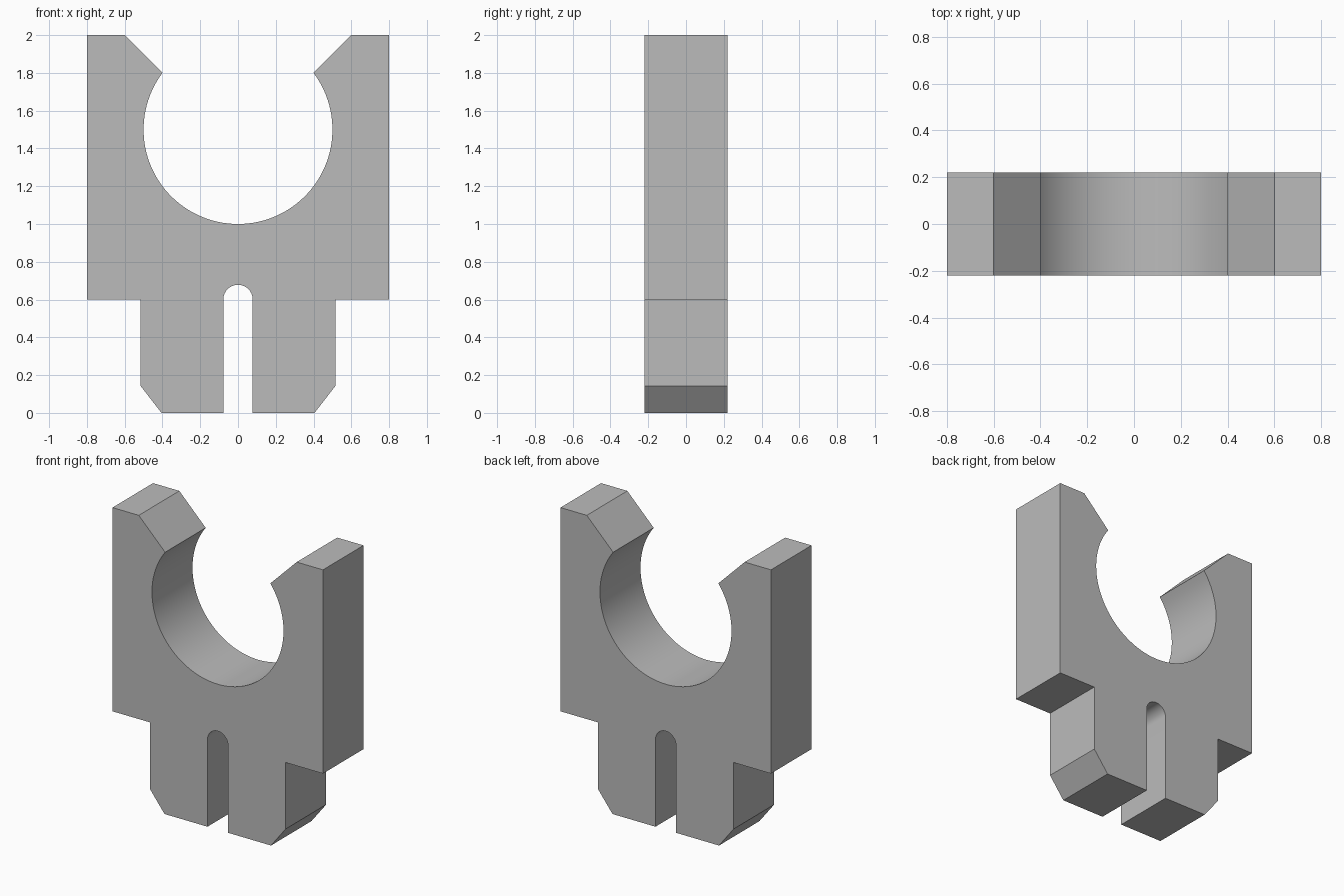
import bpy
import bmesh
from math import atan2, cos, sin, pi
from mathutils import Vector

cube = bpy.data.objects.get("Cube")
if cube:
    bpy.data.objects.remove(cube, do_unlink=True)

HALF_DEPTH = 0.22


def arc(cz, radius, start, end, steps):
    """Points of an arc centred on x = 0 at height cz."""
    angles = [start + (end - start) * i / steps for i in range(steps + 1)]
    return [(radius * cos(a), cz + radius * sin(a)) for a in angles]


# Left half of the outline, from the slot top round to the cradle bottom
slot = arc(0.6, 0.078, pi / 2, 0, 10)
foot_and_arm = [(0.078, 0), (0.405, 0), (0.516, 0.143), (0.516, 0.6),
                (0.8, 0.6), (0.8, 2), (0.6, 2)]
cradle = arc(1.5, 0.5, atan2(0.3, 0.4), -pi / 2, 40)
half = slot + foot_and_arm + cradle
outline = half + [(-x, z) for x, z in reversed(half[1:-1])]

# Clip body: mirrored outline extruded through its depth
bm = bmesh.new()
face = bm.faces.new([bm.verts.new((x, -HALF_DEPTH, z)) for x, z in outline])
extruded = bmesh.ops.extrude_face_region(bm, geom=[face], use_keep_orig=True)
moved = [v for v in extruded["geom"] if isinstance(v, bmesh.types.BMVert)]
bmesh.ops.translate(bm, verts=moved, vec=Vector((0, 2 * HALF_DEPTH, 0)))
bmesh.ops.recalc_face_normals(bm, faces=bm.faces)
mesh = bpy.data.meshes.new("clip_body")
bm.to_mesh(mesh)
bm.free()

body = bpy.data.objects.new("clip_body", mesh)
bpy.context.collection.objects.link(body)

# Plain grey finish
grey = bpy.data.materials.new("plain_grey")
grey.use_nodes = True
colour = (0.5, 0.5, 0.5, 1)
grey.diffuse_color = colour
grey.node_tree.nodes["Principled BSDF"].inputs["Base Color"].default_value = colour
mesh.materials.append(grey)

# Smooth curved walls, sharp corners
bpy.ops.object.select_all(action="DESELECT")
body.select_set(True)
bpy.context.view_layer.objects.active = body
bpy.ops.object.shade_smooth_by_angle(angle=pi / 6)
